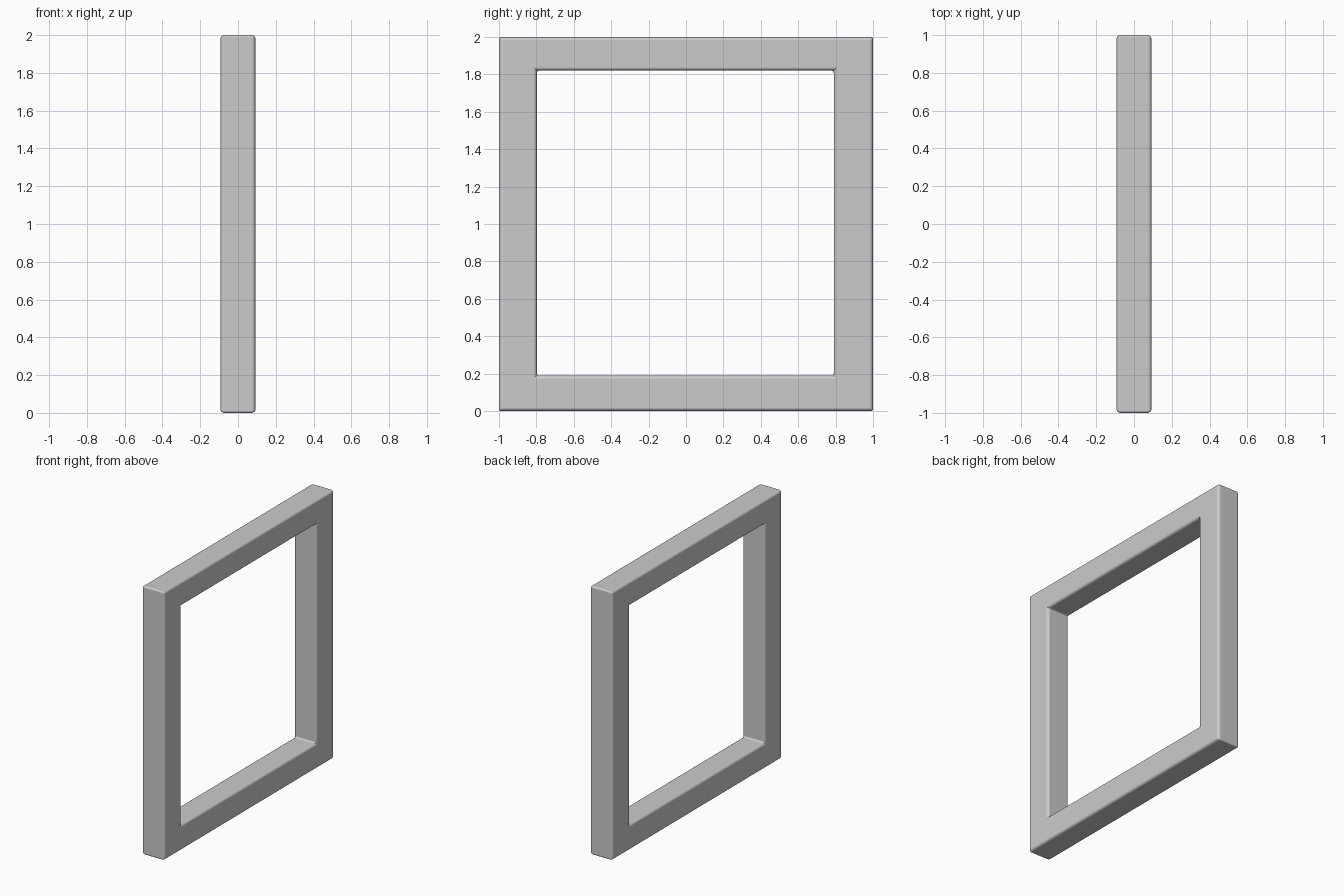
import bpy, bmesh

if "Cube" in bpy.data.objects:
    bpy.data.objects.remove(bpy.data.objects["Cube"])

HALF_DEPTH = 0.0925
OUTER = [(-1, 0), (1, 0), (1, 2), (-1, 2)]
INNER = [(-0.797, 0.19), (0.79, 0.19), (0.79, 1.82), (-0.797, 1.82)]

# Square frame: outer and inner loops on both faces, bridged together
bm = bmesh.new()


def loop(points, x):
    return [bm.verts.new((x, y, z)) for y, z in points]


of, inf = loop(OUTER, HALF_DEPTH), loop(INNER, HALF_DEPTH)
ob, inb = loop(OUTER, -HALF_DEPTH), loop(INNER, -HALF_DEPTH)
for a, b in ((of, inf), (inf, inb), (inb, ob), (ob, of)):
    for i in range(4):
        j = (i + 1) % 4
        bm.faces.new((a[i], a[j], b[j], b[i]))
bmesh.ops.recalc_face_normals(bm, faces=bm.faces)

# Soften real edges only, not the flat mitre lines; corners are tighter
weights = bm.edges.layers.float.new("bevel_weight_edge")
for e in bm.edges:
    if e.calc_face_angle(0) > 0.5:
        d = e.verts[0].co - e.verts[1].co
        e[weights] = 0.6 if abs(d.x) > 0.1 else 1.0

mesh = bpy.data.meshes.new("square_frame")
bm.to_mesh(mesh)
bm.free()
frame = bpy.data.objects.new("square_frame", mesh)
bpy.context.collection.objects.link(frame)

bevel = frame.modifiers.new("rounded_edges", "BEVEL")
bevel.limit_method = "WEIGHT"
bevel.width = 0.02
bevel.segments = 4
bevel.harden_normals = True

bpy.context.view_layer.objects.active = frame
frame.select_set(True)
bpy.ops.object.shade_smooth_by_angle()
